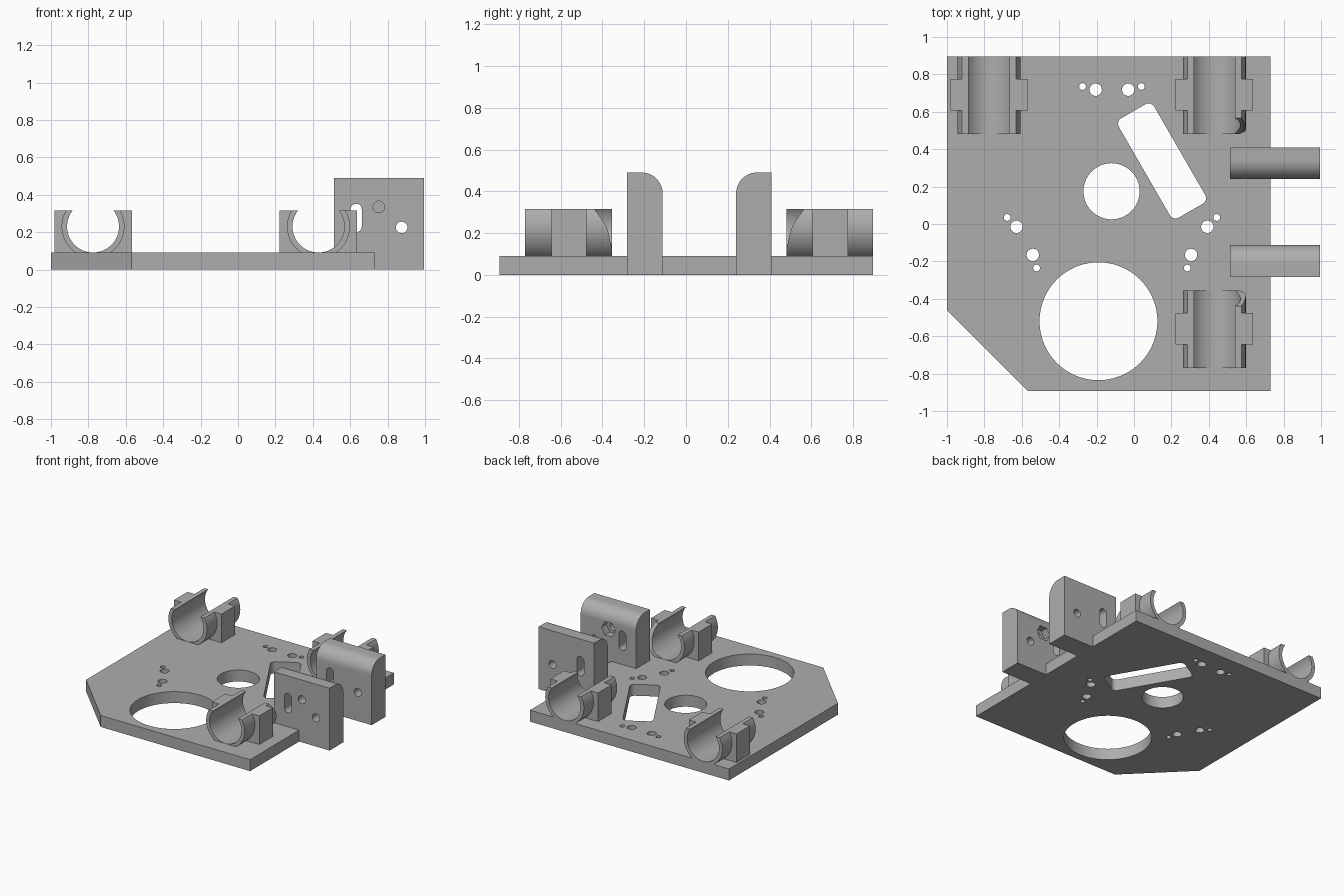
import bpy, bmesh
from math import sin, cos, pi, radians, asin, sqrt
from mathutils import Matrix, Vector

cube = bpy.data.objects.get("Cube")
if cube:
    bpy.data.objects.remove(cube)

grey = bpy.data.materials.new("plain grey")
grey.use_nodes = True
COLOR = (0.42, 0.42, 0.42, 1)
grey.diffuse_color = COLOR
grey.node_tree.nodes["Principled BSDF"].inputs["Base Color"].default_value = COLOR


def arc(cx, cy, r, a0, a1, n=12):
    return [(cx + r * cos(a0 + (a1 - a0) * i / n), cy + r * sin(a0 + (a1 - a0) * i / n))
            for i in range(n + 1)]


def circle(cx, cy, r, n=48):
    return arc(cx, cy, r, 0, 2 * pi, n)[:-1]


def rounded_rect(hx, hy, r):
    pts = []
    for k, (sx, sy) in enumerate([(1, 1), (-1, 1), (-1, -1), (1, -1)]):
        pts += arc(sx * (hx - r), sy * (hy - r), r, k * pi / 2, (k + 1) * pi / 2, 8)
    return pts


def prism(name, pts, axis, lo, hi):
    """Extrude a 2D outline along an axis; outline is (y,z), (x,z) or (x,y)."""
    place = {"x": lambda p, d: (d, p[0], p[1]),
             "y": lambda p, d: (p[0], d, p[1]),
             "z": lambda p, d: (p[0], p[1], d)}[axis]
    bm = bmesh.new()
    a = [bm.verts.new(place(p, lo)) for p in pts]
    b = [bm.verts.new(place(p, hi)) for p in pts]
    bm.faces.new(a)
    bm.faces.new(b)
    for i in range(len(pts)):
        j = (i + 1) % len(pts)
        bm.faces.new((a[i], a[j], b[j], b[i]))
    bmesh.ops.recalc_face_normals(bm, faces=bm.faces)
    mesh = bpy.data.meshes.new(name)
    bm.to_mesh(mesh)
    bm.free()
    mesh.materials.append(grey)
    obj = bpy.data.objects.new(name, mesh)
    bpy.context.collection.objects.link(obj)
    return obj


def select_only(obj):
    bpy.ops.object.select_all(action="DESELECT")
    obj.select_set(True)
    bpy.context.view_layer.objects.active = obj


def cut(obj, cutters):
    for c in cutters:
        c.hide_render = True
        mod = obj.modifiers.new("cut", "BOOLEAN")
        mod.operation = "DIFFERENCE"
        mod.solver = "EXACT"
        mod.object = c
        select_only(obj)
        bpy.ops.object.modifier_apply(modifier=mod.name)
        bpy.data.objects.remove(c)


def smooth(obj):
    select_only(obj)
    bpy.ops.object.shade_smooth_by_angle(angle=radians(30))


# Base plate with one clipped corner
T = 0.09
plate = prism("base_plate", [(-1, 0.895), (-1, -0.46), (-0.57, -0.892), (0.73, -0.892), (0.73, 0.895)],
              "z", 0, T)
holes = [(-0.19, -0.52, 0.315), (-0.12, 0.175, 0.15)]
# Screw holes, mirrored about the middle hole
for dx, y, r in [(0.087, 0.718, 0.033), (0.157, 0.735, 0.018), (0.51, -0.015, 0.033),
                 (0.56, 0.035, 0.018), (0.423, -0.165, 0.033), (0.403, -0.235, 0.018)]:
    holes += [(-0.118 + s * dx, y, r) for s in (-1, 1)]
cutters = [prism("hole", circle(x, y, r, 96 if r > 0.1 else 32), "z", -0.1, 0.2) for x, y, r in holes]
# Slanted rounded window
window = prism("window", rounded_rect(0.307, 0.109, 0.035), "z", -0.1, 0.2)
window.data.transform(Matrix.Translation((0.15, 0.337, 0)) @ Matrix.Rotation(radians(-60), 4, "Z"))
cut(plate, cutters + [window])
smooth(plate)

# Bearing holders: open clip plus a wider block around its middle
TOP, MID, R_IN, R_OUT = 0.315, 0.23, 0.139, 0.168


def bearing_holder(name, cx, y0, y1, notch=0):
    a_in, a_out = asin((TOP - MID) / R_IN), asin((TOP - MID) / R_OUT)
    bore = arc(cx, MID, R_IN, a_in, -pi - a_in, 48)
    clip = prism(name + "_clip", bore + arc(cx, MID, R_OUT, -pi - a_out, a_out, 48), "y", y0, y1)
    w = 0.207
    ym = (y0 + y1) / 2 + 0.002
    block = prism(name + "_block", bore + [(cx - w, TOP), (cx - w, 0.06), (cx + w, 0.06), (cx + w, TOP)],
                  "y", ym - 0.084, ym + 0.084)
    if notch:
        # Slanted tool relief at the end facing the ears
        tool = prism("tool", circle(0, 0, 0.05, 32), "z", -0.13, 0.3)
        end = y0 if notch > 0 else y1
        up = Vector((0, notch * 0.085, 0.185))
        tool.data.transform(Matrix.Translation((cx + 0.13, end - notch * 0.003, 0.243))
                            @ up.to_track_quat("Z", "Y").to_matrix().to_4x4())
        cut(clip, [tool])
    smooth(clip)
    smooth(block)


bearing_holder("left_rear_holder", 0.43, 0.482, 0.895, 1)
bearing_holder("left_front_holder", 0.43, -0.77, -0.355, -1)
bearing_holder("right_rear_holder", -0.775, 0.482, 0.895)


# Upright ears with a rounded inner top edge
def ear(name, outer, inner, nut):
    s = 1 if inner > outer else -1
    H, r = 0.49, 0.1
    top = [(inner - s * r + s * r * cos(a), H - r + r * sin(a)) for a in [pi / 2 * i / 16 for i in range(17)]]
    obj = prism(name, [(outer, 0), (inner, 0)] + top + [(outer, H)], "x", 0.512, 0.995)
    lo, hi = min(outer, inner) - 0.05, max(outer, inner) + 0.05
    slot = arc(0.632, 0.322, 0.03, 0, pi) + arc(0.632, 0.23, 0.03, pi, 2 * pi)
    tools = [prism("slot", slot, "y", lo, hi),
             prism("bolt_hole", circle(0.875, 0.225, 0.031, 32), "y", lo, hi)]
    if nut:
        tools += [prism("nut_hole", circle(0.753, 0.335, 0.031, 32), "y", lo, hi),
                  prism("nut_pocket", circle(0.753, 0.335, 0.06, 6), "y", inner - 0.06, hi)]
    cut(obj, tools)
    smooth(obj)


ear("front_ear", -0.283, -0.112, True)
ear("rear_ear", 0.41, 0.24, False)
